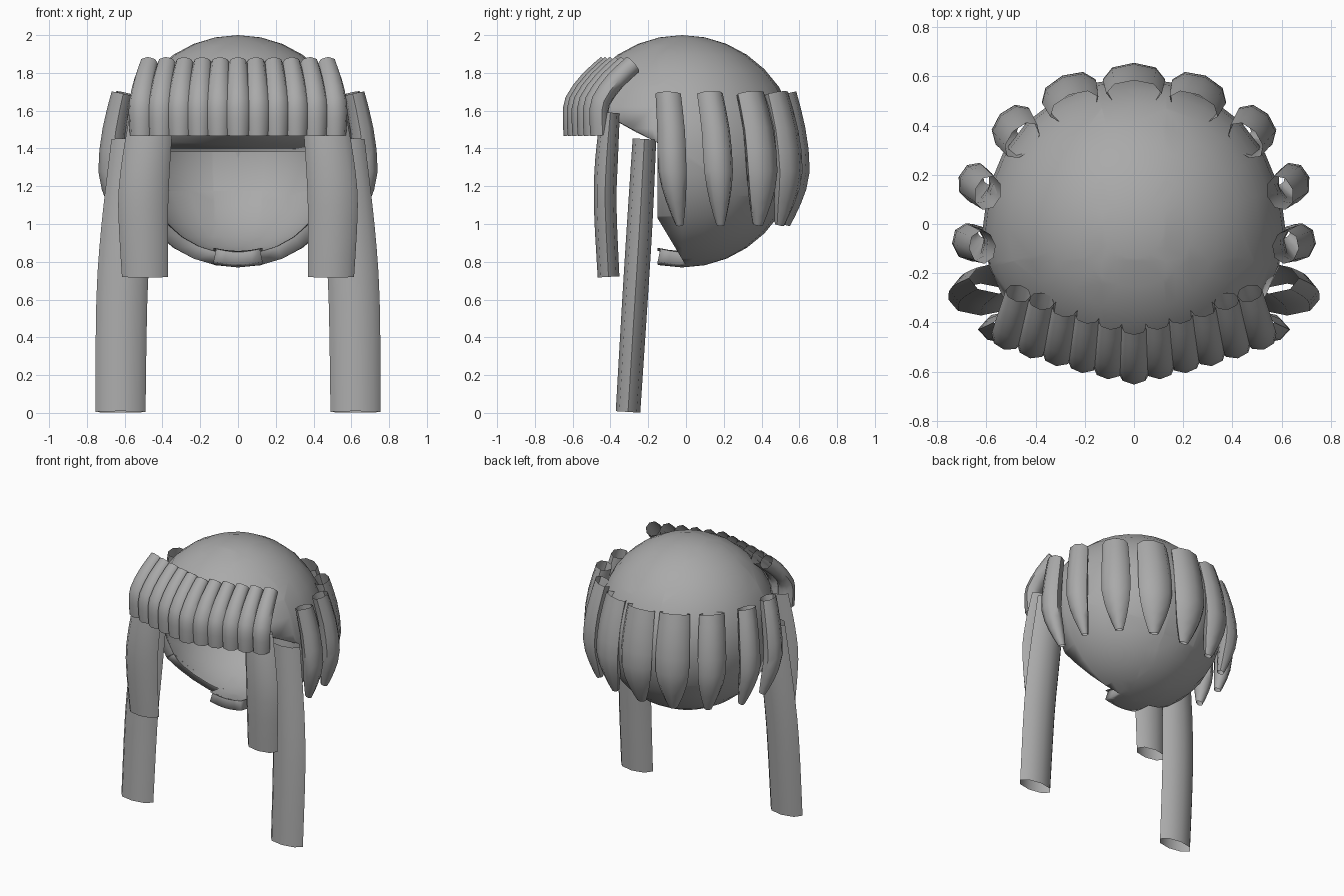
import bpy, bmesh, math
from mathutils import Vector

if "Cube" in bpy.data.objects:
    bpy.data.objects.remove(bpy.data.objects["Cube"])

hair = bpy.data.materials.new("grey_hair")
hair.diffuse_color = (0.4, 0.4, 0.4, 1)
hair.use_nodes = True
hair.node_tree.nodes["Principled BSDF"].inputs["Base Color"].default_value = hair.diffuse_color


def finish(name, bm, angle=40):
    bmesh.ops.recalc_face_normals(bm, faces=bm.faces)
    me = bpy.data.meshes.new(name)
    bm.to_mesh(me)
    bm.free()
    me.materials.append(hair)
    ob = bpy.data.objects.new(name, me)
    bpy.context.collection.objects.link(ob)
    bpy.ops.object.select_all(action='DESELECT')
    ob.select_set(True)
    bpy.context.view_layer.objects.active = ob
    bpy.ops.object.shade_smooth_by_angle(angle=math.radians(angle))
    return ob


def spline(rows, steps):
    """Catmull-Rom through rows of numbers."""
    p = [rows[0]] + list(rows) + [rows[-1]]
    out = []
    for i in range(1, len(p) - 2):
        for s in range(steps):
            t = s / steps
            out.append([0.5 * (2 * b + (c - a) * t + (2 * a - 5 * b + 4 * c - d) * t * t
                               + (3 * b - a - 3 * c + d) * t ** 3)
                        for a, b, c, d in zip(*p[i - 1:i + 3])])
    return out + [list(rows[-1])]


def lock(name, rows, side, steps=3, sides=8):
    """Sweep an open flattened octagon along rows of (x, y, z, width, depth)."""
    pts = spline(rows, steps)
    side = Vector(side).normalized()
    bm = bmesh.new()
    rings = []
    for i, r in enumerate(pts):
        a, b = pts[max(i - 1, 0)], pts[min(i + 1, len(pts) - 1)]
        tangent = (Vector(b[:3]) - Vector(a[:3])).normalized()
        out = tangent.cross(side).normalized()
        ring = []
        for k in range(sides):
            t = 2 * math.pi * k / sides
            off = side * math.cos(t) * r[3] + out * math.sin(t) * r[4]
            ring.append(bm.verts.new(Vector(r[:3]) + off * 0.5))
        rings.append(ring)
    for a, b in zip(rings, rings[1:]):
        for k in range(sides):
            n = (k + 1) % sides
            bm.faces.new((a[k], a[n], b[n], b[k]))
    return finish(name, bm, 50)


C = Vector((0, -0.02, 1.385))


def cut_sphere(name, radius):
    """Sphere with the face opening removed."""
    bm = bmesh.new()
    bmesh.ops.create_uvsphere(bm, u_segments=24, v_segments=16, radius=radius)
    bmesh.ops.translate(bm, verts=bm.verts, vec=C)
    front = (Vector((0, -0.15, 1.43)), Vector((0, 1, 0)))
    brow = (Vector((0, -0.15, 1.43)), Vector((0, 0.53, 1)).normalized())
    jaw = (Vector((0, -0.15, 1.03)), Vector((0, 1, 0.6)).normalized())
    chin = [(Vector((s * 0.13, 0, 0)), Vector((-s, 0, 0))) for s in (-1, 1)]
    for co, no in (front, brow, jaw, *chin):
        bmesh.ops.bisect_plane(bm, geom=bm.verts[:] + bm.edges[:] + bm.faces[:],
                               plane_co=co, plane_no=no, dist=1e-5)

    def below(f, plane):
        return (f.calc_center_median() - plane[0]).dot(plane[1]) < 0

    gone = []
    for f in bm.faces:
        c = f.calc_center_median()
        opening = below(f, front) and below(f, brow)
        notch = below(f, jaw) and c.z < 1.03 and abs(c.x) > 0.13
        if opening or notch:
            gone.append(f)
    bmesh.ops.delete(bm, geom=gone, context='FACES')
    return finish(name, bm)


# Round cap with a rim, and its lining
cap = cut_sphere("cap", 0.615)
shell = cap.modifiers.new("rim", 'SOLIDIFY')
shell.thickness = 0.07
shell.offset = -1
shell.use_rim_only = True
cut_sphere("cap_lining", 0.545)

# Sloping underside of the forehead
bm = bmesh.new()
rim = []
for i in range(15):
    t = math.radians(-87 + 174 * i / 14)
    dy = 0.57 * math.cos(t)
    z = 1.43 + (-0.14 - C.y + dy) * 0.53
    r = math.sqrt(0.57 ** 2 - (z - C.z) ** 2)
    rim.append(bm.verts.new((r * math.sin(t), C.y - r * math.cos(t), z)))
bm.faces.new(rim)
under = finish("brow_underside", bm)
under.modifiers.new("thickness", 'SOLIDIFY').thickness = 0.01

# Fringe: eleven curled locks on a shallow arc
for i in range(-5, 6):
    u = i / 5
    a = math.radians(14 * u)
    out = Vector((math.sin(a), -math.cos(a), 0))
    base = Vector((0.515 * u, -0.60 + 0.10 * abs(u) + 0.04 * u * u, 0))
    rows = []
    for back, z, w in ((0.185, 1.845, 0.105), (0.09, 1.76, 0.12), (0.01, 1.65, 0.13),
                       (0.0, 1.56, 0.13), (0.005, 1.47, 0.12)):
        p = base - out * back
        rows.append((p.x, p.y, z, w, 0.105))
    lock("fringe_lock", rows, (math.cos(a), math.sin(a), 0), 2)

# Framing strands at the face and long strands behind them
for s in (-1, 1):
    lock("face_strand", [(s * 0.455, -0.40, 1.59, 0.23, 0.10),
                         (s * 0.485, -0.42, 1.35, 0.255, 0.12),
                         (s * 0.502, -0.428, 1.1, 0.265, 0.12),
                         (s * 0.492, -0.41, 0.72, 0.245, 0.115)], (1, 0, 0))
    lock("long_strand", [(s * 0.55, -0.22, 1.45, 0.24, 0.125),
                         (s * 0.59, -0.245, 1.0, 0.265, 0.135),
                         (s * 0.615, -0.27, 0.6, 0.27, 0.135),
                         (s * 0.622, -0.307, 0.005, 0.265, 0.13)], (1, 0, 0))

# Tapered locks around the sides and back, sweeping slightly backwards
for deg in (-97, -73, -47, -23, 0, 23, 47, 73, 97):
    a = math.radians(deg)
    w = 0.15 + 0.10 * max(math.cos(a), 0) ** 2
    lean = abs(math.sin(a))
    rows = []
    for grow, z, k, d, sweep in ((-0.05, 1.69, 0.9, 0.11, -0.03), (-0.01, 1.5, 0.98, 0.125, -0.01),
                                 (0.01, 1.28, 1.0, 0.13, 0.0), (-0.02, 1.12, 0.7, 0.10, 0.015),
                                 (-0.055, 0.995, 0.28, 0.05, 0.03)):
        rows.append(((0.67 + grow) * math.sin(a), (0.58 + grow) * math.cos(a) + sweep * lean,
                     z, w * k, d))
    lock("back_lock", rows, (math.cos(a), -math.sin(a), 0), 2)
